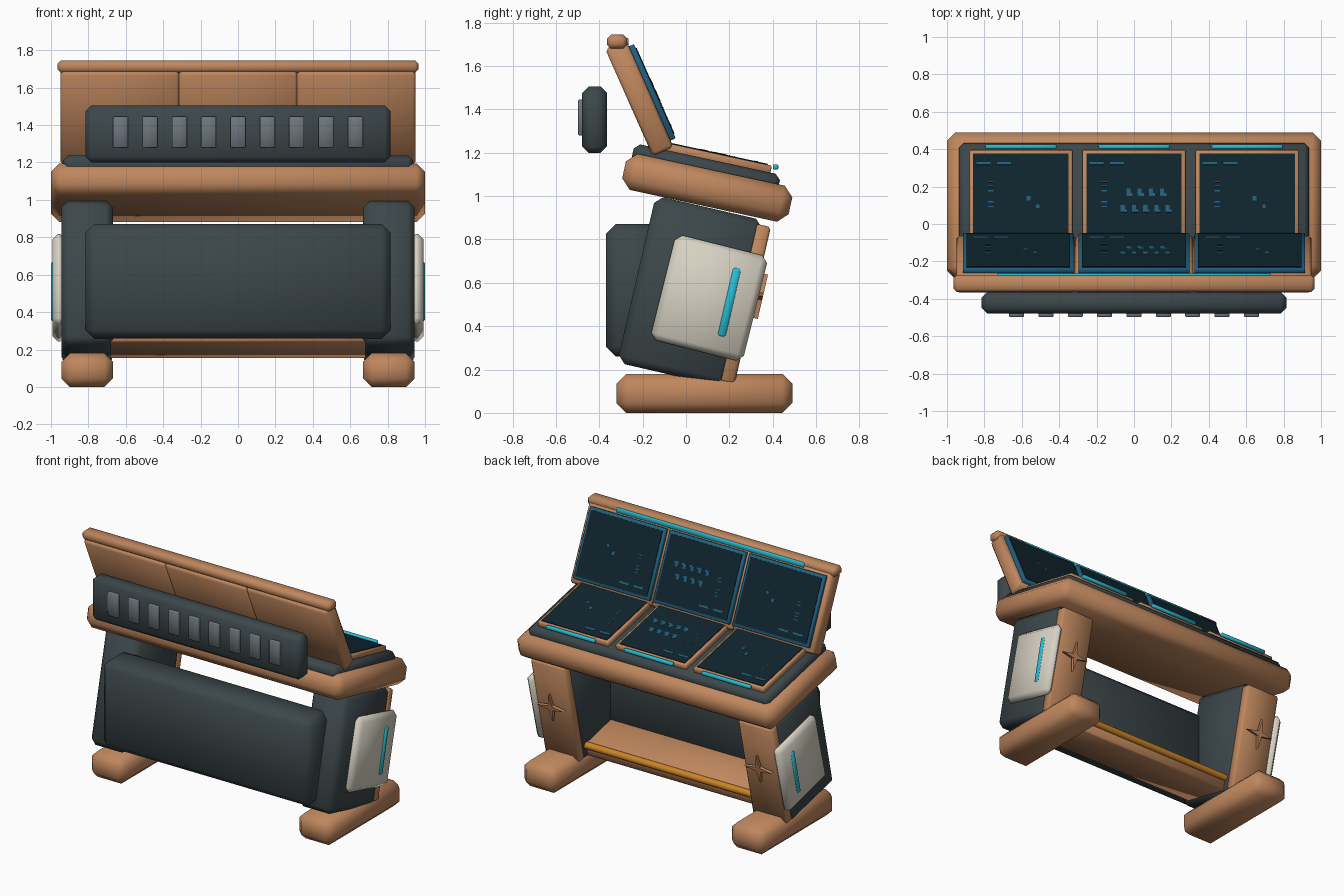
import bpy, bmesh
from math import radians, sin, cos, pi
from mathutils import Matrix, Vector

cube = bpy.data.objects.get("Cube")
if cube:
    bpy.data.objects.remove(cube, do_unlink=True)


def material(name, rgb):
    m = bpy.data.materials.new(name)
    m.use_nodes = True
    color = (*rgb, 1.0)
    m.diffuse_color = color
    m.node_tree.nodes["Principled BSDF"].inputs["Base Color"].default_value = color
    return m


BROWN = material("copper brown", (0.52, 0.24, 0.11))
SLATE = material("dark slate", (0.045, 0.062, 0.068))
CREAM = material("cream panel", (0.68, 0.64, 0.54))
CYAN = material("cyan light", (0.02, 0.5, 0.65))
GREY = material("vent grey", (0.15, 0.175, 0.2))
SCREEN = material("screen navy", (0.005, 0.018, 0.027))
BLUE = material("display blue", (0.014, 0.115, 0.21))
ORANGE = material("orange rail", (0.6, 0.23, 0.02))

made = []


def frame(y, z, tilt, x=0.0):
    """Placement of a part tilted about the x axis."""
    return Matrix.Translation((x, y, z)) @ Matrix.Rotation(radians(tilt), 4, 'X')


WORLD = Matrix.Identity(4)


def finish(bm, name, mat, place):
    bmesh.ops.recalc_face_normals(bm, faces=bm.faces)
    mesh = bpy.data.meshes.new(name)
    bm.to_mesh(mesh)
    bm.free()
    mesh.materials.append(mat)
    obj = bpy.data.objects.new(name, mesh)
    obj.matrix_world = place
    bpy.context.scene.collection.objects.link(obj)
    made.append(obj)
    return obj


def add_box(bm, size, loc):
    m = Matrix.Translation(loc) @ Matrix.Diagonal((*size, 1.0))
    bmesh.ops.create_cube(bm, size=1.0, matrix=m)


def box(name, size, loc, mat, bevel=0.0, place=WORLD):
    bm = bmesh.new()
    add_box(bm, size, loc)
    if bevel:
        bmesh.ops.bevel(bm, geom=bm.edges[:], offset=bevel, segments=1,
                        affect='EDGES', profile=0.5)
    return finish(bm, name, mat, place)


def star(name, radius, depth, mat, place):
    """Four-pointed star plate facing the back."""
    bm = bmesh.new()
    ring = []
    for i in range(8):
        r = radius if i % 2 == 0 else radius * 0.22
        ring.append(bm.verts.new((r * cos(i * pi / 4), 0, r * sin(i * pi / 4))))
    face = bm.faces.new(ring)
    out = bmesh.ops.extrude_face_region(bm, geom=[face])
    moved = [g for g in out["geom"] if isinstance(g, bmesh.types.BMVert)]
    bmesh.ops.translate(bm, verts=moved, vec=(0, depth, 0))
    return finish(bm, name, mat, place)


def display_marks(name, place, kind, height):
    """Thin readout marks; local x is across, local y runs to the header."""
    bm = bmesh.new()

    def mark(x, y, w, h):
        add_box(bm, (w, h * height, 0.004), (x, y * height, 0))

    for x in (-0.2, -0.09):
        mark(x, 0.4, 0.075, 0.03)
    for y in (0.2, 0.15, 0.1, -0.02, -0.07):
        mark(-0.16, y, 0.03, 0.012)
    if kind == "figures":
        for row, count in ((0.09, 4), (-0.09, 5)):
            for i in range(count):
                x = 0.06 + (i - (count - 1) / 2) * 0.06
                mark(x, row, 0.022, 0.07)
                mark(x + 0.008, row - 0.03, 0.03, 0.03)
    else:
        mark(0.04, 0.02, 0.022, 0.05)
        mark(0.09, -0.07, 0.018, 0.04)
    finish(bm, name, BLUE, place)


# Legs, feet and side panels
LEAN = -13
for side, s in (("left", 1), ("right", -1)):
    box(f"{side}_foot", (0.275, 0.81, 0.18), (s * 0.807, 0.085, 0.09), BROWN, 0.045)
    leg = frame(0.02, 0.56, LEAN, s * 0.807)
    box(f"{side}_leg", (0.275, 0.51, 0.79), (0, 0, 0), SLATE, 0.035, leg)
    box(f"{side}_leg_back_trim", (0.265, 0.07, 0.745), (0, 0.26, 0), BROWN, 0.012, leg)
    star(f"{side}_leg_star", 0.105, 0.02, BROWN,
         frame(0.335, 0.54, LEAN, s * 0.807))
    box(f"{side}_side_panel", (0.07, 0.44, 0.5), (s * 0.957, 0, 0), CREAM, 0.03,
        frame(0.107, 0.53, LEAN - 1))
    box(f"{side}_side_light", (0.03, 0.045, 0.33), (s * 0.985, 0, 0), CYAN, 0.012,
        frame(0.2, 0.51, LEAN))

# Front panel, lower beam and foot rail
box("front_panel", (1.63, 0.25, 0.61), (0, -0.245, 0.565), SLATE, 0.045)
box("lower_beam", (1.4, 0.4, 0.1), (0, 0, 0), BROWN, 0.01, frame(-0.05, 0.245, LEAN))
bm = bmesh.new()
bmesh.ops.create_cone(bm, cap_ends=True, segments=16, radius1=0.024, radius2=0.024,
                      depth=1.36, matrix=Matrix.Rotation(pi / 2, 4, 'Y'))
finish(bm, "foot_rail", ORANGE, frame(0.15, 0.235, 0))

# Sloping desk with three low displays
desk = frame(0.098, 1.038, -12.2)
box("desk_top", (2.0, 0.785, 0.17), (0, 0, 0), BROWN, 0.045, desk)
box("desk_inset", (1.87, 0.69, 0.09), (0, -0.025, 0.085), SLATE, 0.025, desk)
for tag, x in (("right", -0.605), ("middle", 0), ("left", 0.605)):
    kind = "figures" if tag == "middle" else "plain"
    box(f"{tag}_desk_frame", (0.55, 0.55, 0.045), (x, -0.005, 0.14), BROWN, 0.006, desk)
    box(f"{tag}_desk_screen", (0.51, 0.51, 0.008), (x, -0.005, 0.163), SCREEN, 0, desk)
    display_marks(f"{tag}_desk_readout",
                  desk @ Matrix.Translation((x, -0.005, 0.167)), kind, 0.5)
    box(f"{tag}_desk_light", (0.38, 0.025, 0.025), (x, 0.413, 1.134), CYAN, 0.006)

# Upright display wall in three sections
wall = frame(-0.215, 1.452, 23.9)
for tag, x in (("right", -0.632), ("middle", 0), ("left", 0.632)):
    kind = "figures" if tag == "middle" else "plain"
    xs = x * 0.98
    box(f"{tag}_wall_section", (0.632, 0.105, 0.54), (x, 0, 0), BROWN, 0.014, wall)
    box(f"{tag}_wall_frame", (0.592, 0.03, 0.475), (xs, 0.063, 0.0), BLUE, 0.004, wall)
    box(f"{tag}_wall_screen", (0.555, 0.008, 0.435), (xs, 0.078, 0.0), SCREEN, 0, wall)
    flat = wall @ Matrix.Translation((xs, 0.082, 0)) @ Matrix.Rotation(-pi / 2, 4, 'X')
    display_marks(f"{tag}_wall_readout", flat, kind, 0.43)

# Cap rail with its light strip
box("cap_rail", (1.93, 0.092, 0.065), (0, -0.318, 1.712), BROWN, 0.018)
box("cap_light", (1.46, 0.02, 0.035), (0, -0.274, 1.712), CYAN, 0.005)

# Vent bar with nine slots
box("vent_bar", (1.63, 0.115, 0.305), (0, -0.421, 1.352), SLATE, 0.03)
for i in range(9):
    box(f"vent_slot_{i + 1}", (0.08, 0.03, 0.165),
        ((i - 4) * 0.157, -0.482, 1.362), GREY, 0.004)

# Smooth the bevels while keeping hard corners
for obj in bpy.context.selected_objects:
    obj.select_set(False)
for obj in made:
    obj.select_set(True)
bpy.context.view_layer.objects.active = made[0]
bpy.ops.object.shade_smooth_by_angle(angle=radians(50))
